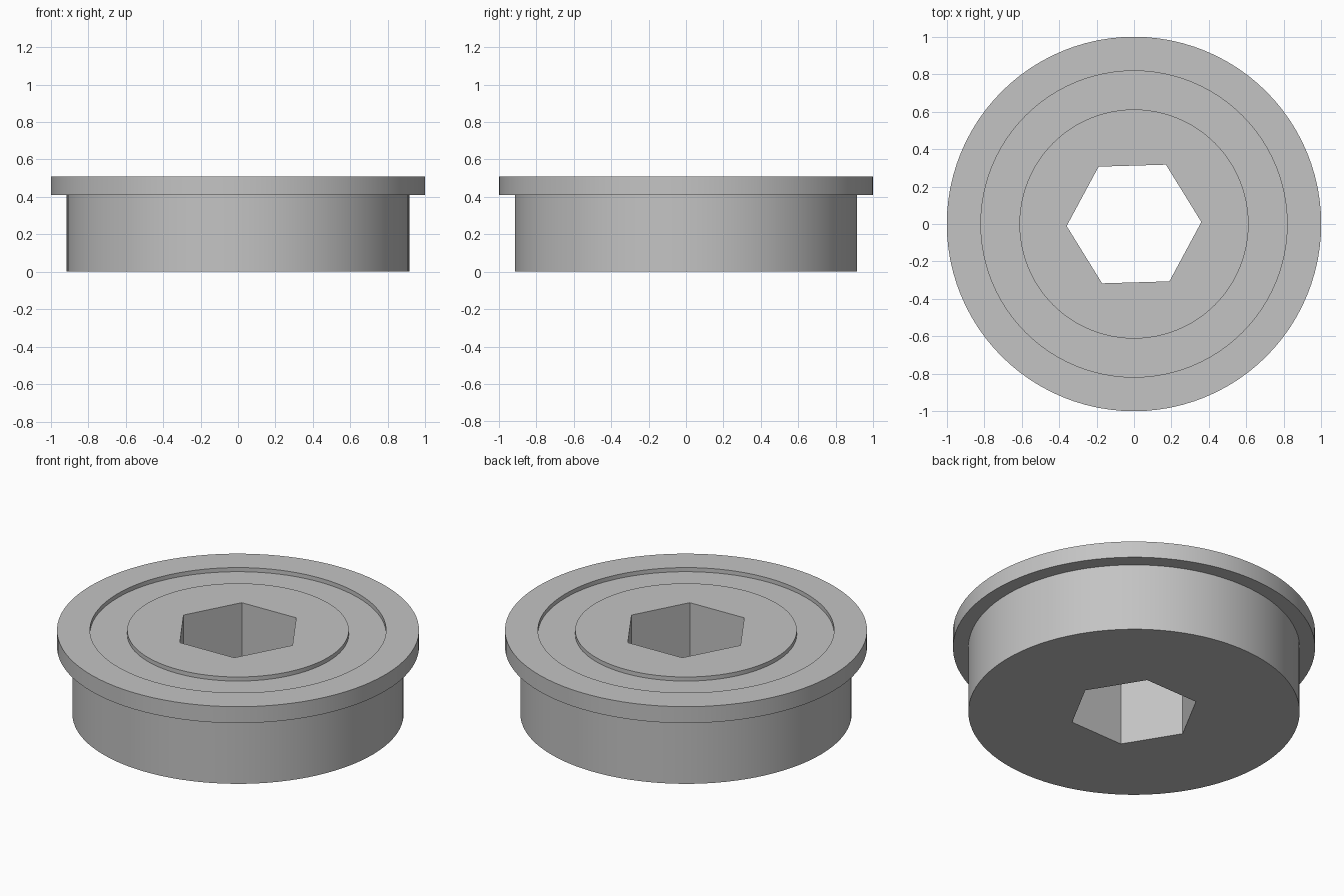
import bpy
import math

if "Cube" in bpy.data.objects:
    bpy.data.objects.remove(bpy.data.objects["Cube"], do_unlink=True)

SEGMENTS = 96
TOP = 0.51
FLANGE_BOTTOM = 0.41
GROOVE_FLOOR = 0.485

grey = bpy.data.materials.new("plain_grey")
grey.use_nodes = True
grey.diffuse_color = (0.55, 0.55, 0.55, 1)
grey.node_tree.nodes["Principled BSDF"].inputs["Base Color"].default_value = grey.diffuse_color


def lathe(name, profile, sides, turn=0.0):
    """Revolve (radius, z) points from bottom to top and cap both ends."""
    verts, faces = [], []
    for radius, z in profile:
        for i in range(sides):
            a = turn + math.tau * i / sides
            verts.append((radius * math.cos(a), radius * math.sin(a), z))
    for k in range(len(profile) - 1):
        for i in range(sides):
            j = (i + 1) % sides
            low, high = k * sides, (k + 1) * sides
            faces.append((low + i, low + j, high + j, high + i))
    last = (len(profile) - 1) * sides
    faces.append(tuple(reversed(range(sides))))
    faces.append(tuple(range(last, last + sides)))
    mesh = bpy.data.meshes.new(name)
    mesh.from_pydata(verts, [], faces)
    mesh.materials.append(grey)
    obj = bpy.data.objects.new(name, mesh)
    bpy.context.collection.objects.link(obj)
    return obj


# Flanged plug with a shallow ring groove in its top
plug = lathe("flanged_plug", [
    (0.915, 0), (0.915, FLANGE_BOTTOM),
    (1.0, FLANGE_BOTTOM), (1.0, TOP),
    (0.818, TOP), (0.818, GROOVE_FLOOR),
    (0.612, GROOVE_FLOOR), (0.612, TOP),
], SEGMENTS)

# Hexagonal through hole, turned slightly about the axis
cutter = lathe("hex_cutter", [(0.36, -0.2), (0.36, TOP + 0.2)], 6, math.radians(1.7))
cutter.hide_render = True

bpy.ops.object.select_all(action="DESELECT")
bpy.context.view_layer.objects.active = plug
plug.select_set(True)
hole = plug.modifiers.new("hex_hole", "BOOLEAN")
hole.operation = "DIFFERENCE"
hole.solver = "EXACT"
hole.object = cutter
bpy.ops.object.modifier_apply(modifier=hole.name)
bpy.data.objects.remove(cutter, do_unlink=True)

# Smooth round walls, crisp edges
bpy.ops.object.shade_smooth_by_angle(angle=math.radians(30))
